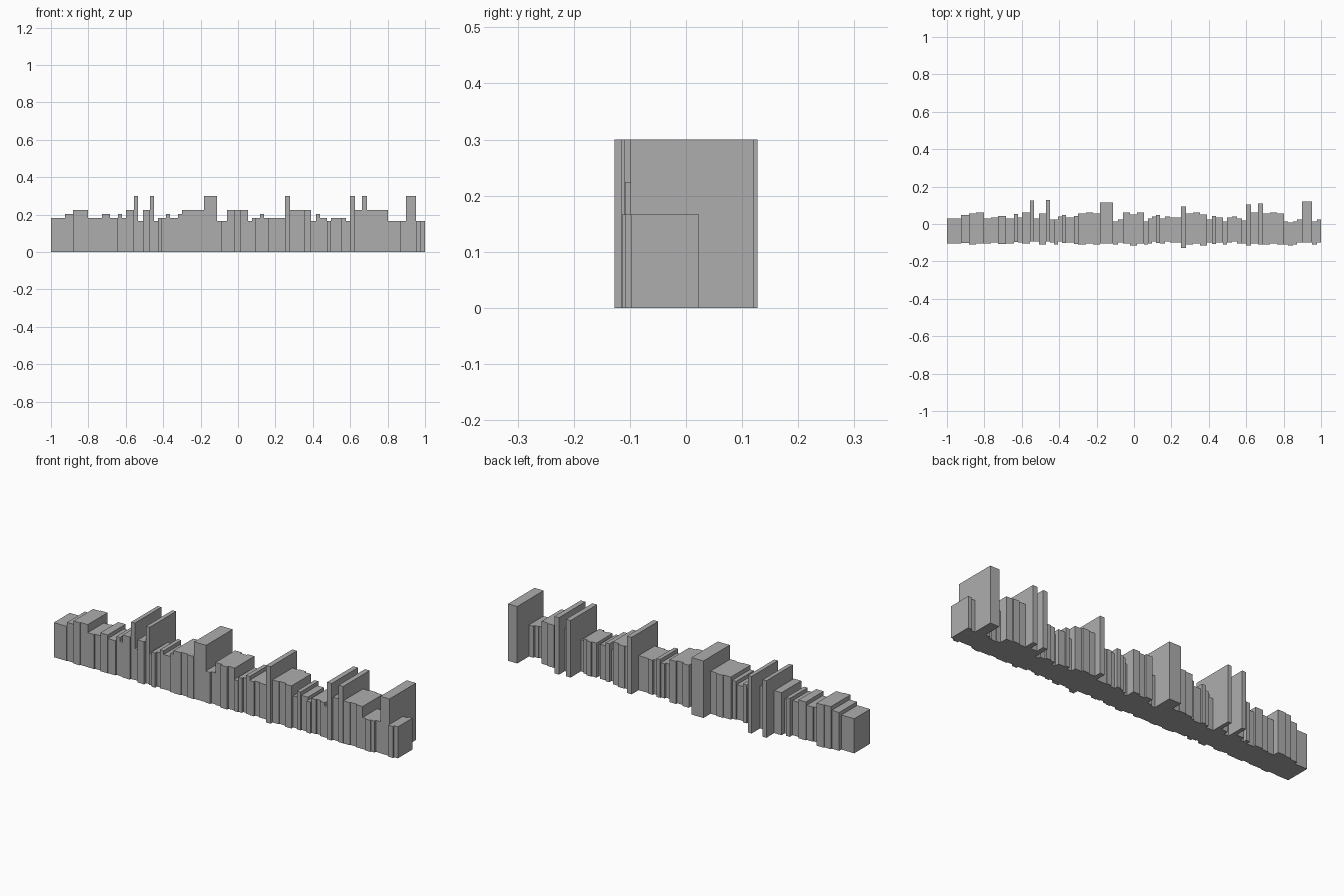
import bpy
import bmesh
from mathutils import Matrix, Vector

default_cube = bpy.data.objects.get("Cube")
if default_cube:
    bpy.data.objects.remove(default_cube, do_unlink=True)

# Single plain grey for the whole row
grey = bpy.data.materials.new("plain_grey")
grey.use_nodes = True
grey_colour = (0.42, 0.42, 0.42, 1)
grey.diffuse_color = grey_colour
grey.node_tree.nodes["Principled BSDF"].inputs["Base Color"].default_value = grey_colour

# Each block class has a height; depth follows from the height
HEIGHTS = {"low": 0.166, "small": 0.182, "medium": 0.202, "large": 0.224, "tower": 0.30}
DEPTH_RATIO = 0.733
UNIT = 2 / 374

# Blocks from right end (-x) to left end (+x): class, then (width, sideways shift) in units
right_section = [
    ("small", (7, -7), (7, -7)),
    ("medium", (8, -5)),
    ("large", (7, -5), (8, -4)),
    ("small", (7, -7), (7, -6)),
    ("medium", (8, -6)),
    ("small", (8, -7)),
    ("medium", (4, -4)),
    ("small", (4, -6)),
    ("large", (8, -4)),
    ("tower", (4, 3)),
    ("low", (5, -6)),
    ("large", (7, -5)),
    ("tower", (4, 3.2)),
    ("low", (4, -7)),
    ("small", (4, -8), (4, -5)),
    ("medium", (4, -5)),
    ("small", (8, -6)),
    ("medium", (4, -6)),
]
middle_section = [
    ("large", (8, -5), (7, -4), (7, -5)),
    ("tower", (13, 1)),
    ("low", (5, -9), (5, -7)),
    ("large", (7, -4), (7, -6), (7, -4)),
    ("low", (4, -9)),
    ("small", (4, -7), (4, -5)),
    ("medium", (4, -5)),
    ("small", (5, -7), (5, -5), (11, -6)),
    ("tower", (5, -3.2)),
    ("large", (7, -5), (7, -4), (7, -6)),
    ("low", (5, -7)),
    ("medium", (4, -6)),
    ("small", (7, -6)),
    ("low", (4, -9)),
]
left_section = [
    ("small", (5, -6), (5, -5), (5, -7)),
    ("low", (4, -8)),
    ("tower", (5, -1)),
    ("large", (7, -4)),
    ("tower", (5, 0)),
    ("large", (7, -5), (7, -4), (7, -5)),
    ("low", (4, -9), (5, -10), (4, -9), (5, -7)),
    ("tower", (10, 2)),
    ("low", (5, -9), (4, -7)),
]


def add_block(name, start, width, shift, height):
    """Flat-faced box standing on the ground."""
    mesh = bpy.data.meshes.new(name)
    bm = bmesh.new()
    size = Vector((width, height * DEPTH_RATIO, height))
    centre = Vector((start + width / 2, shift, height / 2))
    bmesh.ops.create_cube(bm, size=1, matrix=Matrix.LocRotScale(centre, None, size))
    bm.to_mesh(mesh)
    bm.free()
    mesh.materials.append(grey)
    block = bpy.data.objects.new(name, mesh)
    bpy.context.scene.collection.objects.link(block)


# Lay the blocks side by side along the row
row = right_section + middle_section + left_section
total = sum(width for kind, *blocks in row for width, shift in blocks)
scale = 2 / total
cursor = -1.0
for kind, *blocks in row:
    for width, shift in blocks:
        add_block(kind + "_block", cursor, width * scale, shift * UNIT, HEIGHTS[kind])
        cursor += width * scale
